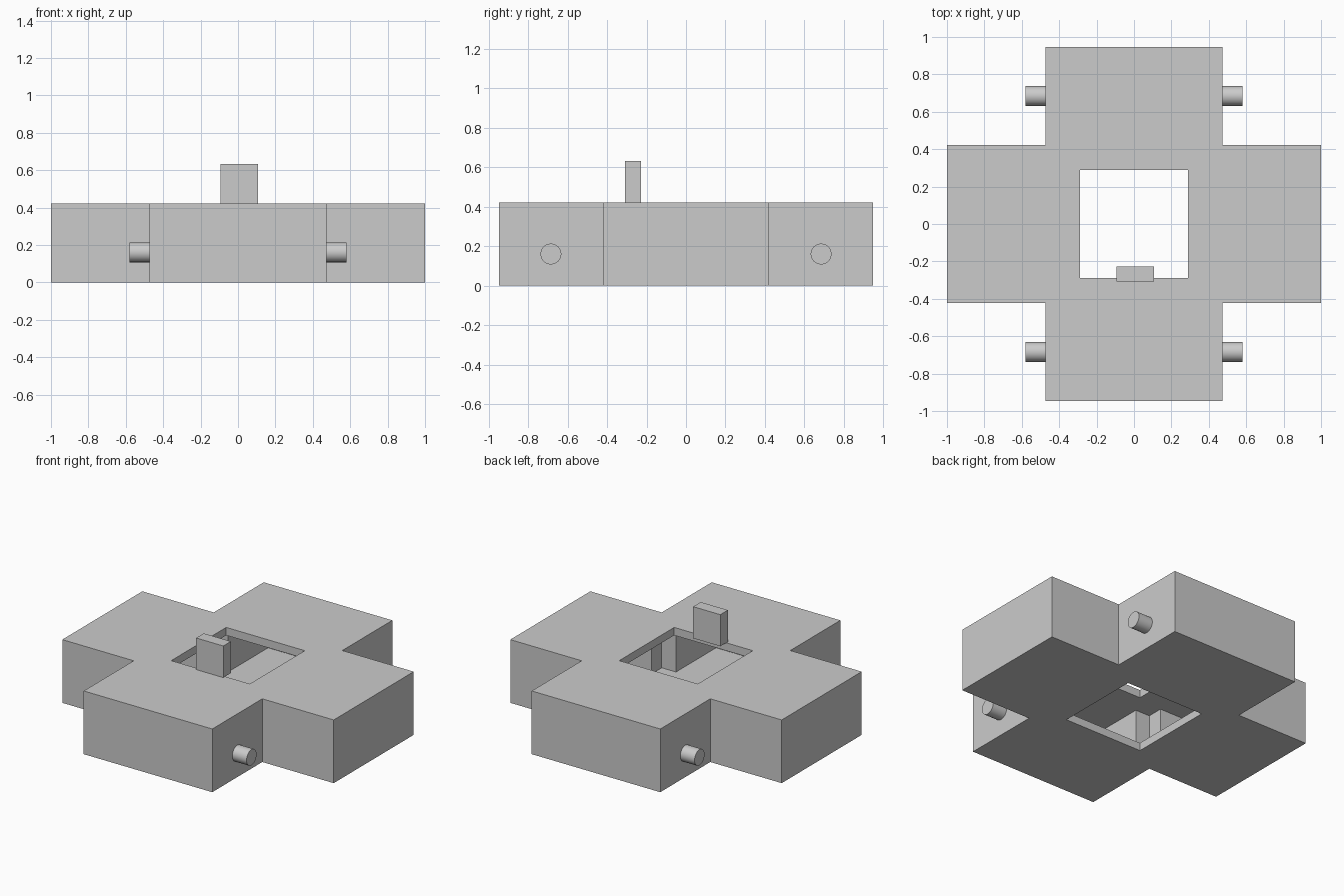
import bpy, bmesh, math
from itertools import product
from mathutils import Matrix

if "Cube" in bpy.data.objects:
    bpy.data.objects.remove(bpy.data.objects["Cube"])

U = 2 / 19  # base module: wall thickness, pin diameter

grey = bpy.data.materials.new("light_grey")
grey.use_nodes = True
grey.diffuse_color = (0.6, 0.6, 0.6, 1)
grey.node_tree.nodes["Principled BSDF"].inputs["Base Color"].default_value = (0.6, 0.6, 0.6, 1)


def add_object(name, bm):
    mesh = bpy.data.meshes.new(name)
    bm.to_mesh(mesh)
    bm.free()
    mesh.materials.append(grey)
    obj = bpy.data.objects.new(name, mesh)
    bpy.context.collection.objects.link(obj)
    return obj


def box(name, lo, hi):
    bm = bmesh.new()
    bmesh.ops.create_cube(bm, size=1)
    for v in bm.verts:
        v.co = [a + (b - a) * (c + 0.5) for a, b, c in zip(lo, hi, v.co)]
    return add_object(name, bm)


# Hollow cross body: thin top and bottom plates, thick walls, open square middle
def mirrored(values):
    return [-v for v in reversed(values)] + values


STOPS = (mirrored([2.75, 3.5, 4.5, 8.5, 9.5]),
         mirrored([2.75, 3, 4, 8, 9]),
         [0, 0.5, 3.5, 4])


def is_solid(cell):
    if any(i < 0 or i >= len(s) - 1 for i, s in zip(cell, STOPS)):
        return False
    x, y, z = (abs(s[i] + s[i + 1]) / 2 for i, s in zip(cell, STOPS))
    if x > 4.5 and y > 4:
        return False
    if x < 2.75 and y < 2.75:
        return False
    if z < 0.5 or z > 3.5:
        return True
    side_cavity = x < 8.5 and y < 3
    end_cavity = x < 3.5 and y < 8
    middle_cavity = x < 4.5 and y < 4
    return not (side_cavity or end_cavity or middle_cavity)


bm = bmesh.new()
for cell in product(*(range(len(s) - 1) for s in STOPS)):
    if not is_solid(cell):
        continue
    for axis, side in product(range(3), (0, 1)):
        neighbour = list(cell)
        neighbour[axis] += 2 * side - 1
        if is_solid(neighbour):
            continue
        corners = []
        for p, q in ((0, 0), (1, 0), (1, 1), (0, 1)):
            index = list(cell)
            index[axis] += side
            index[(axis + 1) % 3] += p
            index[(axis + 2) % 3] += q
            corners.append(bm.verts.new([s[i] * U for i, s in zip(index, STOPS)]))
        bm.faces.new(corners if side else corners[::-1])
bmesh.ops.remove_doubles(bm, verts=bm.verts, dist=0.0001)
bmesh.ops.dissolve_limit(bm, angle_limit=math.radians(1), verts=bm.verts, edges=bm.edges)
add_object("cross_body", bm)

# Upright tab on the front rim of the opening
box("upright_tab", (-0.093, -0.308, 4 * U), (0.107, -0.228, 6 * U))

# Round side pins, one near each end of the long block
for (xn, sx), (yn, sy) in product((("left", 1), ("right", -1)), (("front", -1), ("back", 1))):
    bm = bmesh.new()
    place = Matrix.Translation((sx * 5 * U, sy * 6.5 * U, 0.16)) @ Matrix.Rotation(math.pi / 2, 4, 'Y')
    bmesh.ops.create_cone(bm, cap_ends=True, segments=40, radius1=U / 2, radius2=U / 2,
                          depth=U, matrix=place)
    for f in bm.faces:
        f.smooth = len(f.verts) == 4
    add_object(f"{yn}_{xn}_pin", bm)
